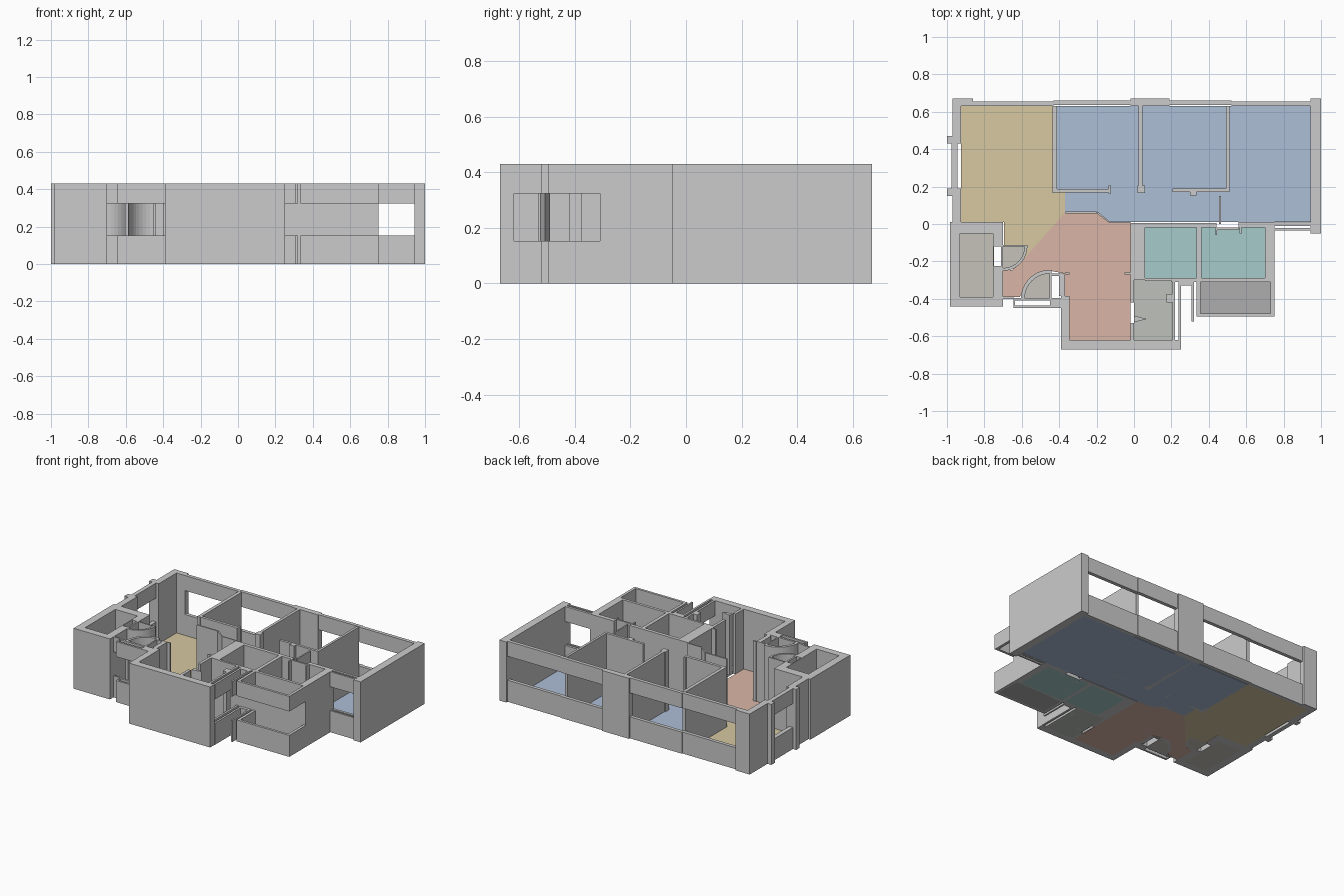
import bpy, bmesh, math

H, SILL, HEAD, FLOOR = 0.43, 0.153, 0.323, 0.004


def prism(name, pts, z0, z1, mat=None):
    """Extrude a plan outline between two heights."""
    bm = bmesh.new()
    face = bm.faces.new([bm.verts.new((x, y, z0)) for x, y in pts])
    ext = bmesh.ops.extrude_face_region(bm, geom=[face])
    for v in ext["geom"]:
        if isinstance(v, bmesh.types.BMVert):
            v.co.z = z1
    bmesh.ops.recalc_face_normals(bm, faces=bm.faces)
    me = bpy.data.meshes.new(name)
    bm.to_mesh(me)
    bm.free()
    ob = bpy.data.objects.new(name, me)
    bpy.context.collection.objects.link(ob)
    if mat:
        me.materials.append(mat)
    return ob


def rect(x0, x1, y0, y1):
    return [(x0, y0), (x1, y0), (x1, y1), (x0, y1)]


def walls(name, boxes):
    for b in boxes:
        prism(name, rect(*b), 0, H)


def windows(name, boxes):
    for b in boxes:
        prism(name + "_sill", rect(*b), 0, SILL)
        prism(name + "_header", rect(*b), HEAD, H)


def arc(cx, cy, r, a0, a1, n=10):
    return [(cx + r * math.cos(math.radians(a0 + (a1 - a0) * i / n)),
             cy + r * math.sin(math.radians(a0 + (a1 - a0) * i / n))) for i in range(n + 1)]


def floor(name, pts, colour):
    m = bpy.data.materials.new(name)
    m.diffuse_color = (*colour, 1)
    prism(name, pts, 0, FLOOR, m)


# Coloured floors
floor("living_floor", [(-0.925, 0.63), (-0.925, 0.01), (-0.695, 0.01), (-0.695, -0.12),
                       (-0.575, -0.12), (-0.585, -0.17), (-0.61, -0.21), (-0.37, 0.06),
                       (-0.37, 0.175), (-0.425, 0.175), (-0.425, 0.63)], (0.68, 0.58, 0.36))
floor("hall_floor", [(-0.37, 0.06), (-0.61, -0.21), (-0.65, -0.245), (-0.7, -0.25), (-0.7, -0.39),
                     (-0.61, -0.39), (-0.58, -0.32), (-0.53, -0.27), (-0.45, -0.25), (-0.37, -0.265),
                     (-0.37, -0.39), (-0.345, -0.39), (-0.345, -0.62), (-0.02, -0.62),
                     (-0.02, 0.01), (-0.13, 0.01), (-0.2, 0.06)], (0.70, 0.47, 0.38))
floor("bedroom_floor", [(-0.425, 0.63), (-0.425, 0.175), (-0.37, 0.175), (-0.37, 0.06), (-0.2, 0.06),
                        (-0.13, 0.01), (0.945, 0.01), (0.945, 0.63)], (0.42, 0.52, 0.68))
floor("bath_floor_left", rect(0.06, 0.335, -0.29, -0.02), (0.38, 0.60, 0.59))
floor("bath_floor_right", rect(0.36, 0.70, -0.29, -0.02), (0.38, 0.60, 0.59))
floor("kitchen_floor", rect(0, 0.205, -0.62, -0.30), (0.52, 0.54, 0.50))
floor("balcony_floor", rect(0.355, 0.73, -0.48, -0.30), (0.42, 0.42, 0.42))
floor("shaft_floor", rect(-0.93, -0.755, -0.39, -0.05), (0.56, 0.54, 0.49))
floor("alcove_floor_left", [(-0.70, -0.12)] + arc(-0.70, -0.12, 0.115, 0, -90), (0.56, 0.54, 0.49))
floor("alcove_floor_right", [(-0.45, -0.40)] + arc(-0.45, -0.40, 0.135, 90, 180), (0.56, 0.54, 0.49))

# Outer walls and corner piers
walls("outer_wall", [
    (0.945, 1.0, -0.05, 0.67), (-0.02, 0.19, 0.63, 0.67), (-0.97, -0.86, 0.63, 0.67),
    (-0.97, -0.925, 0.43, 0.63), (-1.0, -0.97, 0.43, 0.47), (-0.97, -0.925, 0.01, 0.19),
    (-1.0, -0.97, 0.15, 0.19),
    (-0.39, 0.25, -0.67, -0.62), (-0.39, -0.345, -0.62, -0.385),
    (0.70, 0.75, -0.31, 0.01)])

# Long window bands
windows("back_window", [(-0.86, -0.43, 0.63, 0.655), (-0.43, -0.02, 0.635, 0.66),
                        (0.19, 0.52, 0.635, 0.66), (0.52, 0.945, 0.63, 0.655)])
windows("left_window", [(-0.975, -0.945, 0.19, 0.43)])
windows("front_bedroom_window", [(0.75, 0.945, -0.035, -0.022), (0.75, 0.945, -0.01, 0.008)])

# Closed shaft at the front left
walls("shaft_wall", [
    (-0.985, -0.93, -0.44, 0.01), (-0.93, -0.70, -0.05, 0.01), (-0.93, -0.70, -0.44, -0.39),
    (-0.755, -0.70, -0.12, -0.05), (-0.755, -0.70, -0.39, -0.225),
    (-0.755, -0.748, -0.225, -0.12), (-0.712, -0.70, -0.225, -0.12)])

# Curved alcove walls by the entrance
prism("curved_wall_left", arc(-0.70, -0.12, 0.13, 0, -90) + arc(-0.70, -0.12, 0.115, -90, 0), 0, H)
prism("curved_wall_right", arc(-0.45, -0.40, 0.155, 90, 180) + arc(-0.45, -0.40, 0.135, 180, 90), 0, H)
walls("alcove_wall", [
    (-0.70, -0.57, -0.12, -0.112), (-0.452, -0.442, -0.40, -0.245),
    (-0.40, -0.37, -0.385, -0.265), (-0.442, -0.37, -0.278, -0.265)])
windows("alcove_window", [(-0.645, -0.39, -0.45, -0.436), (-0.645, -0.39, -0.41, -0.395),
                          (-0.45, -0.39, -0.436, -0.41), (-0.645, -0.636, -0.436, -0.41),
                          (-0.70, -0.645, -0.40, -0.388)])

# Bedroom partitions
walls("bedroom_partition", [
    (-0.437, -0.413, 0.165, 0.63), (-0.413, -0.13, 0.168, 0.188), (-0.135, -0.122, 0.163, 0.205),
    (0.025, 0.045, 0.205, 0.63), (0.018, 0.058, 0.165, 0.205),
    (0.205, 0.495, 0.172, 0.19), (0.493, 0.51, 0.17, 0.63), (0.30, 0.335, 0.152, 0.172)])
walls("door_leaf", [(0.455, 0.465, 0.0, 0.15)])

# Hall edge, bathrooms and kitchen partitions
walls("hall_partition", [(-0.365, -0.2, 0.057, 0.067), (-0.13, -0.02, 0.005, 0.013)])
prism("hall_angled_partition", [(-0.2, 0.057), (-0.13, 0.005), (-0.13, 0.013), (-0.195, 0.067)], 0, H)
walls("service_partition", [
    (-0.02, 0.06, -0.30, 0.005), (0.06, 0.44, -0.02, 0.005), (0.56, 0.70, -0.02, 0.01),
    (0.44, 0.56, -0.032, -0.02), (0.335, 0.36, -0.29, -0.02), (0.06, 0.20, -0.305, -0.29),
    (0.20, 0.70, -0.31, -0.29), (-0.02, 0.0, -0.42, -0.30), (-0.02, 0.0, -0.62, -0.53),
    (0.435, 0.445, -0.06, -0.02), (0.565, 0.575, -0.05, -0.02),
    (0.175, 0.205, -0.42, -0.375), (-0.05, -0.02, -0.27, -0.26), (-0.37, -0.345, -0.27, -0.26)])
prism("kitchen_door_leaf", [(0.0, -0.49), (0.07, -0.508), (0.0, -0.525)], 0, H)

# Kitchen side windows, balcony parapet and its upper band
windows("kitchen_window", [(0.205, 0.22, -0.62, -0.31), (0.237, 0.252, -0.62, -0.31)])
windows("side_screen", [(0.308, 0.32, -0.52, -0.31), (0.252, 0.308, -0.33, -0.31)])
windows("balcony_parapet", [(0.335, 0.355, -0.495, -0.31), (0.335, 0.75, -0.515 + 0.02, -0.478),
                            (0.73, 0.75, -0.478, -0.31)])
